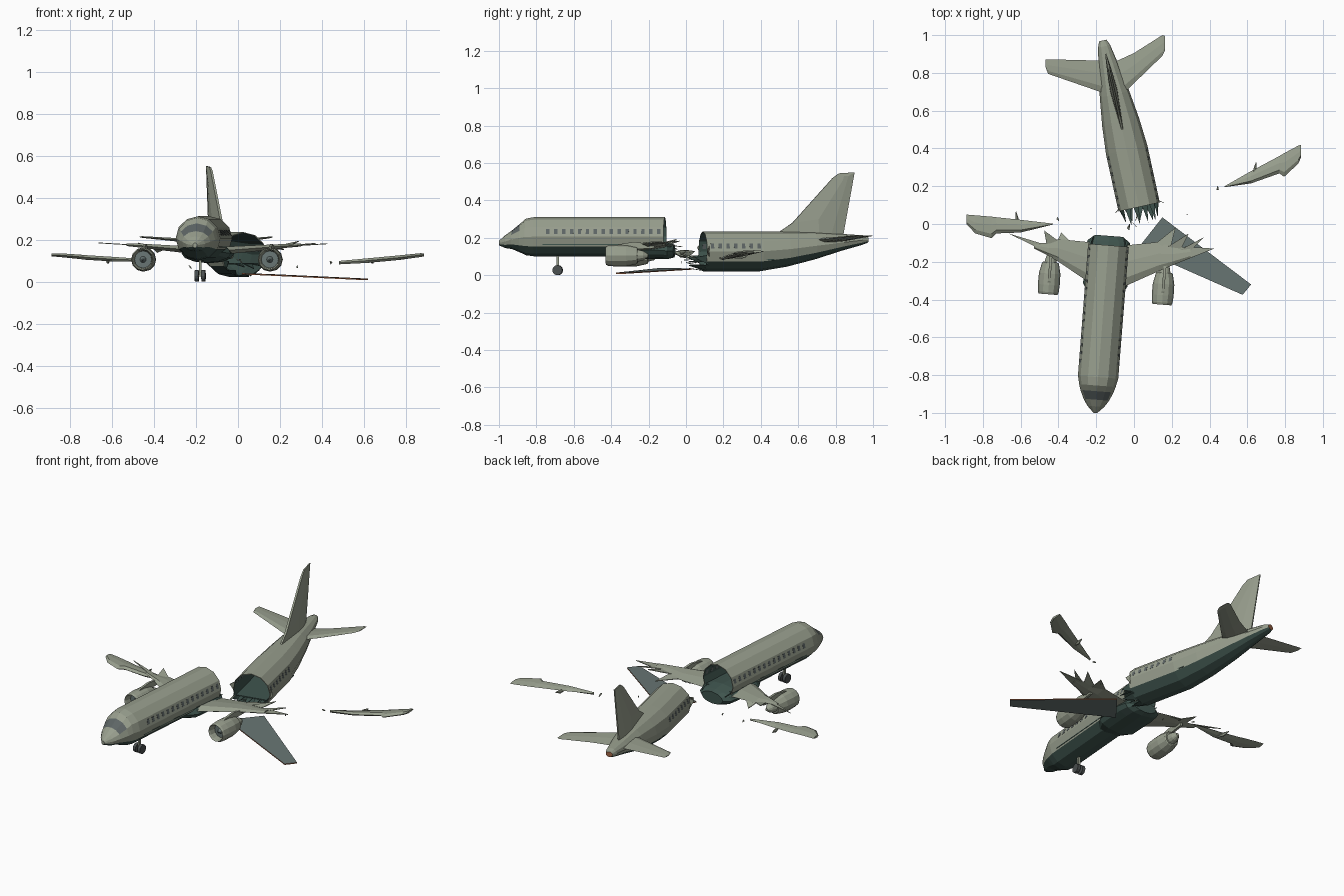
import bpy, math, random
from mathutils import Matrix, Vector

if "Cube" in bpy.data.objects:
    bpy.data.objects.remove(bpy.data.objects["Cube"])

random.seed(4)
V = Vector

def colour(name, rgb):
    m = bpy.data.materials.new(name)
    m.diffuse_color = (*rgb, 1)
    m.use_nodes = True
    m.node_tree.nodes["Principled BSDF"].inputs["Base Color"].default_value = m.diffuse_color
    return m

HULL = colour("hull_grey", (0.315, 0.345, 0.27))
BELLY = colour("belly_teal", (0.05, 0.09, 0.077))
GLASS = colour("glass", (0.11, 0.13, 0.13))
RUBBER = colour("rubber", (0.07, 0.08, 0.08))
STEEL = colour("blue_grey", (0.14, 0.18, 0.175))
RUST = colour("rust", (0.35, 0.13, 0.06))

def frame(x, y, deg):
    return Matrix.Translation((x, y, 0)) @ Matrix.Rotation(math.radians(deg), 4, 'Z')

FRONT = frame(-0.205, -1.0, -4.5)
REAR = frame(0.025, 0.1, 12.3)

def mesh(name, verts, faces, M=Matrix(), mat=HULL):
    me = bpy.data.meshes.new(name)
    me.from_pydata([M @ V(v) for v in verts], [], faces)
    ob = bpy.data.objects.new(name, me)
    bpy.context.collection.objects.link(ob)
    me.materials.append(mat)
    return ob

def skin(name, rings, M=Matrix(), mat=HULL, caps=(True, True)):
    """Join equal-sized closed rings of points into one skin."""
    n = len(rings[0])
    verts = [p for r in rings for p in r]
    faces = [(i*n + j, i*n + (j+1) % n, (i+1)*n + (j+1) % n, (i+1)*n + j)
             for i in range(len(rings)-1) for j in range(n)]
    if caps[0]:
        faces.append(tuple(reversed(range(n))))
    if caps[1]:
        faces.append(tuple(range(len(verts)-n, len(verts))))
    return mesh(name, verts, faces, M, mat)

def tube(name, secs, M, x=0, n=12, mat=HULL, caps=(True, True)):
    """Sections (y, z centre, x radius, z radius) along local y."""
    rings = [[(x + rx*math.cos(2*math.pi*k/n), y, z + rz*math.sin(-2*math.pi*k/n))
              for k in range(n)] for y, z, rx, rz in secs]
    return skin(name, rings, M, mat, caps)

def wing(name, stations):
    """Stations (x, leading y, trailing y, z, thickness), six-sided aerofoil."""
    prof = [(0, 0), (.2, .5), (.6, .4), (1, 0), (.6, -.4), (.2, -.5)]
    return skin(name, [[(x, a + u*(b-a), z + w*t) for u, w in prof]
                       for x, a, b, z, t in stations])

def shard(name, a, b, c, M=Matrix(), t=0.004, mat=HULL):
    a, b, c = V(a), V(b), V(c)
    n = (b-a).cross(c-a).normalized() * t
    return mesh(name, [a, b, c, a+n, b+n, c+n],
                [(2, 1, 0), (3, 4, 5), (0, 1, 4, 3), (1, 2, 5, 4), (2, 0, 3, 5)], M, mat)

def box(name, c, s, M=Matrix(), mat=HULL):
    v = [(sx*s[0]/2, sy*s[1]/2, sz*s[2]/2) for sx in (-1, 1) for sy in (-1, 1) for sz in (-1, 1)]
    f = [(0, 1, 3, 2), (4, 6, 7, 5), (0, 4, 5, 1), (2, 3, 7, 6), (0, 2, 6, 4), (1, 5, 7, 3)]
    return mesh(name, v, f, M @ Matrix.Translation(c[:3]) @ Matrix.Rotation(c[3] if len(c) > 3 else 0, 4, 'Y'), mat)

def fuselage(ob, extra):
    """Dark belly facets, dark inside, thin shell."""
    ob.data.materials.append(extra)
    ob.data.materials.append(BELLY)
    for p in ob.data.polygons:
        if p.index % 12 in (1, 2, 3, 4) and len(p.vertices) == 4:
            p.material_index = 2
    m = ob.modifiers.new("shell", 'SOLIDIFY')
    m.thickness, m.offset, m.material_offset = 0.004, -1, 2

# Front fuselage, open at the break, with windscreen faces
hull = tube("front_fuselage", [
    (0, .172, .01, .012), (.035, .18, .045, .035), (.07, .19, .068, .05),
    (.115, .199, .088, .078), (.145, .205, .097, .098), (.19, .206, .107, .105),
    (.89, .206, .108, .105)], FRONT, caps=(True, False))
fuselage(hull, GLASS)
for k in (7, 8, 9, 10):
    hull.data.polygons[2*12 + k].material_index = 1

# Rear fuselage, open at the break, tapering up to the tail
tail = tube("rear_fuselage", [
    (-.01, .128, .112, .107), (.3, .128, .112, .107), (.45, .14, .1, .094),
    (.6, .158, .08, .074), (.75, .176, .054, .045), (.86, .188, .033, .026),
    (.892, .19, .02, .016)], REAR, caps=(False, True))
fuselage(tail, RUST)
tail.data.polygons[-1].material_index = 1

# Cabin floors and belly fairing
box("front_floor", (0, .56, .165), (.195, .64, .005), FRONT, BELLY)
box("rear_floor", (0, .18, .085), (.195, .36, .005), REAR, BELLY)
tube("belly_fairing", [(.6, .14, .07, .03), (.68, .135, .118, .045), (.85, .135, .122, .048),
                       (.91, .13, .112, .042), (.94, .13, .075, .035)], FRONT, mat=BELLY)

# Windows on the facet just above the middle, both sides
def windows(name, M, z, r, y0, step, count):
    tilt = math.radians(15)
    for s in (-1, 1):
        for i in range(count):
            box(name, (s*r*math.cos(tilt), y0 + i*step, z + r*math.sin(tilt), -s*tilt),
                (.005, .018, .028), M, GLASS)

windows("front_window", FRONT, .206, .1022, .27, .0425, 15)
windows("rear_window", REAR, .128, .1062, .02, .0425, 7)

# Tail fin with dorsal fillet: side outline (y, z) with half thickness
fin = [(.39, .22, .004), (.48, .28, .006), (.7, .52, .005), (.735, .545, .004),
       (.82, .55, .003), (.755, .2, .004)]
mid = [(.62, .225, .02), (.62, .3, .018), (.755, .51, .01), (.76, .53, .008),
       (.785, .53, .007), (.69, .22, .016)]
skin("tail_fin", [[(s*t, y, z) for y, z, t in ring] for ring, s in
                  ((mid, -1), (fin, -1), (fin, 1), (mid, 1))], REAR)

# Tailplanes
wing("left_tailplane", [(-.1, .65, .865, .182, .024), (-.18, .7, .865, .19, .022),
                        (-.455, .795, .872, .212, .008), (-.468, .83, .872, .213, .004)])
wing("right_tailplane", [(-.12, .63, .85, .182, .024), (0, .745, .905, .193, .02),
                         (.15, .89, 1.0, .21, .008), (.165, .92, .995, .212, .004)])

# Inner wings still on the front fuselage
wing("right_inner_wing", [(-.06, -.335, -.115, .148, .036), (.13, -.25, -.095, .162, .026),
                          (.2, -.22, -.12, .168, .02), (.3, -.18, -.125, .174, .014)])
wing("left_inner_wing", [(-.2, -.335, -.1, .148, .036), (-.4, -.2, -.08, .165, .024),
                         (-.45, -.17, -.1, .17, .02), (-.53, -.13, -.1, .175, .012)])

# Torn wing skin: (base, base, tip)
for a, b, c in [((.26, -.195, .172), (.27, -.12, .172), (.425, -.13, .182)),
                ((.22, -.15, .168), (.3, -.14, .17), (.37, -.07, .18)),
                ((.12, -.1, .16), (.19, -.14, .165), (.22, -.02, .15)),
                ((.18, -.12, .165), (.25, -.13, .17), (.29, -.05, .19)),
                ((-.46, -.15, .17), (-.5, -.1, .172), (-.665, -.05, .182)),
                ((-.4, -.09, .166), (-.46, -.12, .17), (-.475, -.035, .185)),
                ((-.34, -.09, .16), (-.41, -.1, .165), (-.385, -.045, .14))]:
    shard("torn_wing_skin", a, b, c)

# Broken-off outer wings
wing("right_outer_wing", [(.48, .195, .2, .09, .016), (.62, .215, .28, .1, .022),
                          (.77, .268, .36, .114, .022), (.795, .25, .375, .117, .021),
                          (.87, .32, .415, .126, .018), (.885, .355, .42, .127, .014)])
wing("left_outer_wing", [(-.43, -.003, .002, .1, .012), (-.6, -.045, .022, .107, .022),
                         (-.73, -.05, .036, .115, .022), (-.755, -.075, .039, .118, .021),
                         (-.84, -.05, .046, .125, .018), (-.888, .0, .05, .127, .014)])
for x, y in ((.64, .29), (-.62, .03)):
    tube("flap_fairing", [(-.05, .098, .004, .004), (0, .096, .008, .012), (.035, .1, .002, .003)],
         frame(x, y, -10 if x > 0 else 8), n=6)

# Engines: nacelle with hollow intake, fan, exhaust cone and pylon
for x, y in ((-.455, -.372), (.148, -.427)):
    M = frame(x, y, -4.5)
    tube("engine_nacelle", [(d, .105, r, r) for d, r in (
        (.05, .04), (.01, .045), (0, .05), (.012, .055), (.05, .058), (.11, .057),
        (.165, .045), (.17, .04), (.17, .032), (.2, .025), (.225, .008))], M)
    tube("engine_fan", [(d, .105, r, r) for d, r in ((.02, .003), (.042, .015), (.043, .043), (.048, .043))],
         M, mat=STEEL)
    skin("engine_pylon", [[(s*w, yy, z) for yy, z in
                           ((.04, .15), (.07, .166), (.15, .178), (.26, .165), (.26, .145), (.17, .14))]
                          for s, w in ((-1, .007), (1, .007))], M)

# Nose gear with twin wheels
box("nose_gear_strut", (0, .315, .07), (.012, .014, .09), FRONT)
box("nose_gear_axle", (0, .315, .027), (.045, .008, .008), FRONT)
for s in (-1, 1):
    ring = [(.315 + .027*math.cos(k*math.pi/6), .027 + .027*math.sin(k*math.pi/6)) for k in range(12)]
    skin("nose_wheel", [[(s*.016 + d, y, z) for y, z in ring] for d in (-.009, .009)], FRONT, RUBBER)

# Loose panel lying under the right wing, with rusty edges
P = [(.02, -.13, .034), (.575, -.375, .008), (.62, -.32, .008), (.15, .035, .03)]
panel = skin("loose_panel", [P, [(x, y, z + .006) for x, y, z in P]], mat=STEEL)
panel.data.materials.append(RUST)
for p in panel.data.polygons[:4]:
    p.material_index = 1

# Torn skin around both breaks
def rim(name, M, y, zc, r, angles, reach, flare, mat=BELLY):
    for a in angles:
        pt = lambda d, rr, yy: (rr*math.cos(math.radians(a+d)), yy, zc + rr*math.sin(math.radians(a+d)))
        shard(name, pt(-15, r, y), pt(15, r, y),
              pt(random.uniform(-8, 8), r*flare, y + reach*random.uniform(.7, 1)), M, .003, mat)

rim("rear_torn_rim", REAR, 0, .128, .106, (205, 237, 270, 302, 335), -.1, .85)
rim("rear_torn_side", REAR, 0, .128, .11, (0, 175), -.02, 1.18, HULL)
rim("front_torn_rim", FRONT, .885, .206, .104, (215, 245, 275, 300, 325), .05, .95)
for x in (-.08, -.035, .01, .05):
    shard("torn_floor", (x, .03, .085), (x + .04, .03, .085), (x + .02, -.1, .06 + .3*abs(x)), REAR, mat=BELLY)

# Small debris
for x, y, z in ((.437, .2, .086), (.27, .05, .068), (-.4, .02, .1), (.0, .0, .11),
                (.02, .03, .1), (-.03, -.02, .12), (-.23, -.05, .07)):
    p = [(x + random.uniform(-.012, .012), y + random.uniform(-.025, .025), z + random.uniform(-.01, .01))
         for _ in range(3)]
    shard("debris", *p, t=.006)
